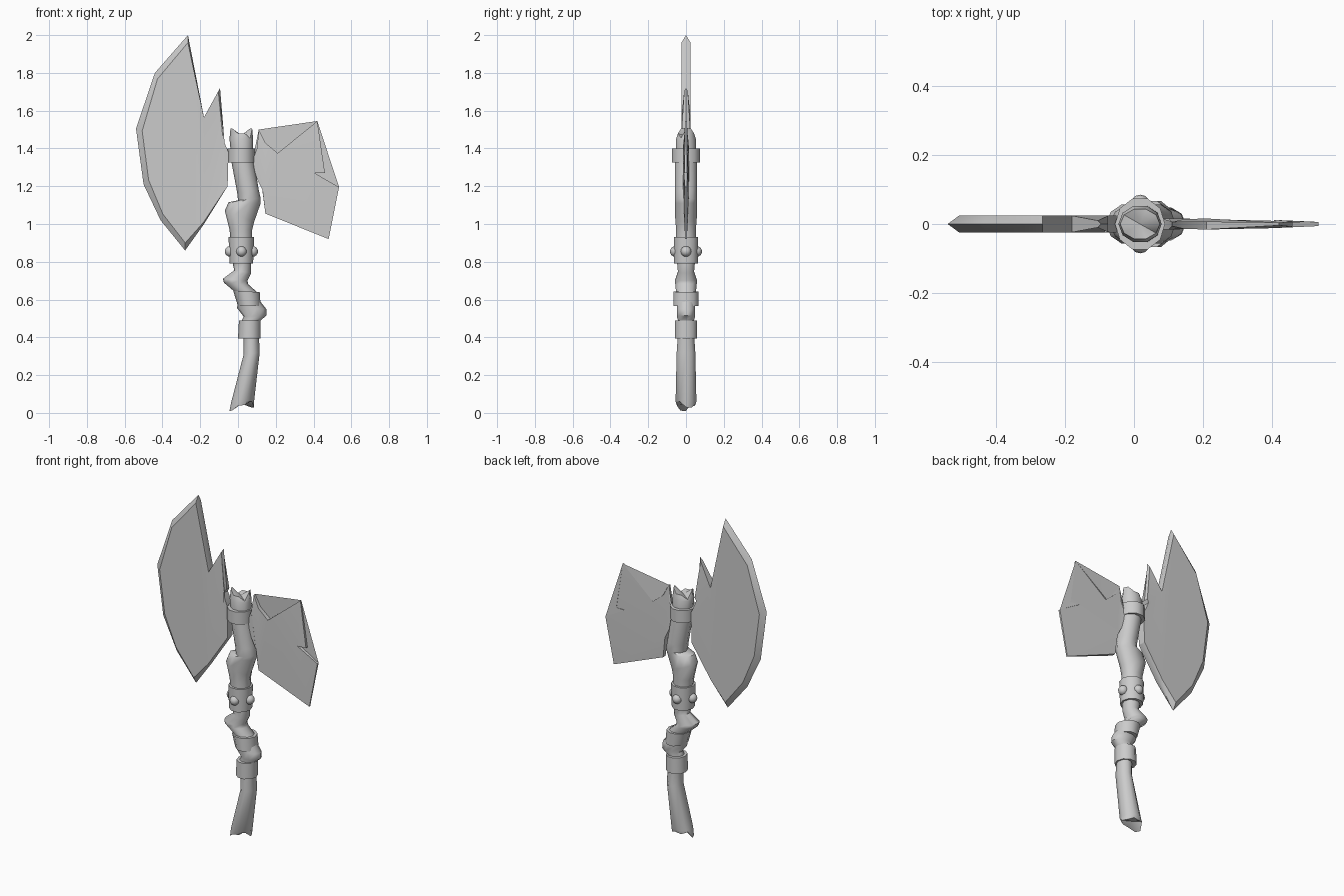
import bpy, bmesh, math
from mathutils import Vector

old = bpy.data.objects.get("Cube")
if old:
    bpy.data.objects.remove(old, do_unlink=True)

grey = bpy.data.materials.new("plain grey")
grey.use_nodes = True
grey.diffuse_color = (0.6, 0.6, 0.6, 1)
grey.node_tree.nodes["Principled BSDF"].inputs["Base Color"].default_value = (0.6, 0.6, 0.6, 1)


def finish(bm, name, angle):
    bmesh.ops.recalc_face_normals(bm, faces=bm.faces)
    mesh = bpy.data.meshes.new(name)
    bm.to_mesh(mesh)
    bm.free()
    mesh.materials.append(grey)
    obj = bpy.data.objects.new(name, mesh)
    bpy.context.collection.objects.link(obj)
    bpy.ops.object.select_all(action='DESELECT')
    obj.select_set(True)
    bpy.context.view_layer.objects.active = obj
    bpy.ops.object.shade_smooth_by_angle(angle=math.radians(angle))
    return obj


def loft(name, rings, sides=10, jag=(0, 0), angle=50):
    """Rings are (left x, left z, right x, right z, half depth); jag roughens the two ends."""
    bm = bmesh.new()
    loops = []
    for n, (lx, lz, rx, rz, depth) in enumerate(rings):
        rough = jag[0] if n == 0 else jag[1] if n == len(rings) - 1 else 0
        loop = []
        for i in range(sides):
            a = math.tau * i / sides
            t = (1 + math.cos(a)) / 2
            z = lz + (rz - lz) * t + rough * (i * 3 % 5 % 3) / 2
            loop.append(bm.verts.new((lx + (rx - lx) * t, depth * math.sin(a), z)))
        loops.append(loop)
    for a, b in zip(loops, loops[1:]):
        for i in range(sides):
            j = (i + 1) % sides
            bm.faces.new((a[i], a[j], b[j], b[i]))
    # Splintered end caps dip towards the middle
    for loop, rough in zip((loops[0], loops[-1]), jag):
        mid = sum((v.co for v in loop), Vector()) / sides
        centre = bm.verts.new(mid + Vector((0, 0, rough * 0.3)))
        for i in range(sides):
            bm.faces.new((loop[i], loop[(i + 1) % sides], centre))
    return finish(bm, name, angle)


def blade(name, outline, centre):
    """Outline points are (x, z, bevel width, half thickness)."""
    bm = bmesh.new()
    front, rim, back = [], [], []
    for x, z, bevel, thick in outline:
        p = Vector((x, 0, z))
        core = p + (Vector((centre[0], 0, centre[1])) - p).normalized() * bevel
        rim.append(bm.verts.new(p))
        front.append(bm.verts.new(core + Vector((0, -thick, 0))))
        back.append(bm.verts.new(core + Vector((0, thick, 0))))
    count = len(outline)
    for side in (front, back):
        for i in range(count):
            j = (i + 1) % count
            bm.faces.new((rim[i], rim[j], side[j], side[i]))
    caps = [bm.faces.new(front), bm.faces.new(back)]
    bmesh.ops.triangulate(bm, faces=caps)
    return finish(bm, name, 30)


# Gnarled wooden handle
loft("lower_handle", [
    (-0.045, 0.01, 0.085, 0.03, 0.05), (-0.035, 0.06, 0.085, 0.06, 0.058),
    (0.03, 0.31, 0.115, 0.32, 0.052), (0.03, 0.42, 0.11, 0.42, 0.045),
    (0.02, 0.49, 0.12, 0.49, 0.045), (0.03, 0.51, 0.15, 0.515, 0.05),
    (-0.005, 0.555, 0.15, 0.55, 0.05), (0.0, 0.6, 0.11, 0.6, 0.05),
    (-0.01, 0.635, 0.10, 0.64, 0.055), (-0.075, 0.69, 0.055, 0.68, 0.06),
    (-0.08, 0.71, 0.05, 0.70, 0.06), (-0.02, 0.755, 0.07, 0.74, 0.045),
    (-0.03, 0.8, 0.07, 0.8, 0.05)], jag=(0.04, 0))
loft("upper_handle", [
    (-0.04, 0.92, 0.075, 0.92, 0.055), (-0.045, 0.97, 0.075, 0.97, 0.055),
    (-0.07, 1.07, 0.085, 1.01, 0.06), (-0.05, 1.115, 0.12, 1.11, 0.06),
    (0.0, 1.125, 0.12, 1.135, 0.06), (-0.005, 1.17, 0.11, 1.18, 0.06),
    (-0.035, 1.33, 0.085, 1.33, 0.06), (-0.04, 1.40, 0.08, 1.40, 0.055),
    (-0.045, 1.45, 0.08, 1.45, 0.055), (-0.04, 1.505, 0.075, 1.505, 0.045)],
    jag=(0, -0.05))

# Metal collars around the handle
collars = {
    "grip_collar": ((0.0, 0.395, 0.12, 0.395, 0.062), (0.005, 0.49, 0.12, 0.49, 0.062)),
    "slanted_collar": ((0.0, 0.565, 0.12, 0.565, 0.07), (-0.025, 0.645, 0.115, 0.64, 0.07)),
    "riveted_collar": ((-0.045, 0.79, 0.08, 0.79, 0.066), (-0.05, 0.93, 0.085, 0.93, 0.068)),
    "head_collar": ((-0.055, 1.325, 0.09, 1.325, 0.077), (-0.055, 1.4, 0.09, 1.4, 0.077)),
}
for name, rings in collars.items():
    loft(name, rings)

# Rivets on the four sides of the middle collar
for i, side in enumerate(("left", "back", "right", "front")):
    a = math.tau * i / 4
    bm = bmesh.new()
    bmesh.ops.create_uvsphere(bm, u_segments=12, v_segments=8, radius=0.028)
    bmesh.ops.translate(bm, verts=bm.verts,
                        vec=(0.018 + 0.06 * math.cos(a), 0.057 * math.sin(a), 0.855))
    finish(bm, side + "_rivet", 60)

# Large crescent blade with a bevelled cutting edge
T = 0.024
blade("large_blade", [
    (-0.265, 2.0, 0.04, T), (-0.44, 1.8, 0.035, T), (-0.54, 1.505, 0.035, T),
    (-0.50, 1.21, 0.035, T), (-0.41, 1.02, 0.035, T), (-0.28, 0.86, 0.04, T),
    (-0.18, 1.0, 0.01, T), (-0.055, 1.2, 0, T), (-0.05, 1.38, 0, T),
    (-0.085, 1.46, 0, T), (-0.075, 1.48, 0, T), (-0.095, 1.72, 0.02, 0.01),
    (-0.18, 1.565, 0, T)], (-0.27, 1.4))

# Small forked blade that thins towards its tips
blade("small_blade", [
    (0.11, 1.5, 0, 0.006), (0.145, 1.43, 0, 0.014), (0.21, 1.375, 0, 0.016),
    (0.42, 1.545, 0, 0.004), (0.46, 1.27, 0, 0.008), (0.405, 1.27, 0, 0.012),
    (0.535, 1.195, 0, 0.006), (0.48, 0.92, 0, 0.004), (0.145, 1.055, 0, 0.012),
    (0.13, 1.18, 0, 0.016), (0.10, 1.24, 0, 0.016), (0.075, 1.33, 0, 0.016),
    (0.10, 1.40, 0, 0.016)], (0.28, 1.23))
